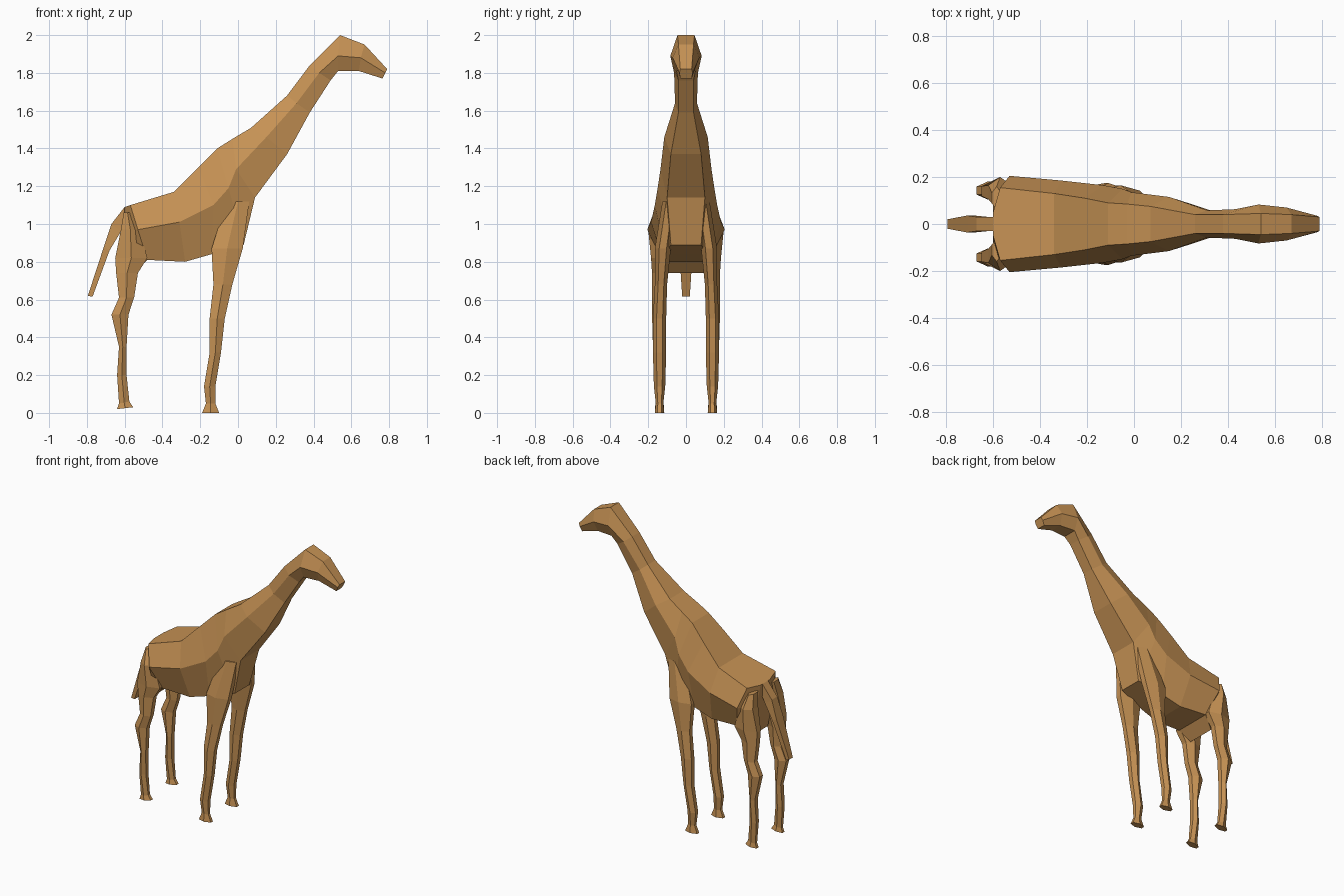
import bpy, bmesh

coat = bpy.data.materials.new("tan_coat")
coat.diffuse_color = (0.57, 0.29, 0.09, 1)


def loft(name, rings, mirror=False):
    """Skin a list of closed rings into a flat shaded, capped tube."""
    bm = bmesh.new()
    loops = [[bm.verts.new(p) for p in r] for r in rings]
    n = len(loops[0])
    for a, b in zip(loops, loops[1:]):
        for i in range(n):
            j = (i + 1) % n
            bm.faces.new((a[i], a[j], b[j], b[i]))
    bm.faces.new(loops[0])
    bm.faces.new(loops[-1])
    bmesh.ops.recalc_face_normals(bm, faces=bm.faces)
    me = bpy.data.meshes.new(name)
    bm.to_mesh(me)
    bm.free()
    me.materials.append(coat)
    ob = bpy.data.objects.new(name, me)
    bpy.context.collection.objects.link(ob)
    if mirror:
        m = ob.modifiers.new("mirror", 'MIRROR')
        m.use_axis = (False, True, False)
    return ob


def body_ring(top, mid, bot):
    """Six-sided ring from (x, z, half width) of the back, flank and belly lines."""
    side = [(x, w, z) for x, z, w in (top, mid, bot)]
    return side + [(x, -y, z) for x, y, z in reversed(side)]


def leg_ring(z, x0, x1, y0, y1, tilt=0.0):
    """Six-sided leg section; tilt raises the front edge."""
    xm, q = (x0 + x1) / 2, (y1 - y0) * 0.27
    return [(x0, y0 + q, z), (xm, y0, z + tilt / 2), (x1, y0 + q, z + tilt),
            (x1, y1 - q, z + tilt), (xm, y1, z + tilt / 2), (x0, y1 - q, z)]


# Body, neck and head: from the rump to the muzzle
body = [
    ((-0.60, 1.09, 0.05), (-0.60, 0.97, 0.09), (-0.55, 0.74, 0.10)),
    ((-0.57, 1.10, 0.155), (-0.53, 0.97, 0.205), (-0.48, 0.81, 0.13)),
    ((-0.34, 1.17, 0.13), (-0.31, 1.01, 0.185), (-0.28, 0.80, 0.12)),
    ((-0.21, 1.30, 0.11), (-0.13, 1.10, 0.165), (-0.14, 0.84, 0.11)),
    ((-0.11, 1.40, 0.09), (-0.05, 1.19, 0.15), (0.03, 0.89, 0.08)),
    ((-0.03, 1.45, 0.085), (-0.01, 1.29, 0.135), (0.09, 1.14, 0.10)),
    ((0.07, 1.51, 0.075), (0.15, 1.46, 0.115), (0.26, 1.37, 0.08)),
    ((0.26, 1.68, 0.04), (0.31, 1.64, 0.058), (0.38, 1.59, 0.04)),
    ((0.38, 1.84, 0.04), (0.43, 1.80, 0.063), (0.49, 1.76, 0.04)),
    ((0.54, 2.00, 0.045), (0.53, 1.89, 0.083), (0.53, 1.81, 0.05)),
    ((0.67, 1.95, 0.04), (0.65, 1.88, 0.07), (0.64, 1.81, 0.04)),
    ((0.79, 1.82, 0.03), (0.78, 1.80, 0.035), (0.765, 1.77, 0.03)),
]
loft("body_neck_head", [body_ring(*r) for r in body])

# Front legs: shoulder to hoof
front = [
    (1.12, -0.06, 0.06, 0.05, 0.125),
    (0.87, -0.14, 0.025, 0.08, 0.165),
    (0.68, -0.13, -0.03, 0.10, 0.165),
    (0.50, -0.15, -0.07, 0.105, 0.175),
    (0.32, -0.15, -0.09, 0.105, 0.175),
    (0.14, -0.18, -0.12, 0.11, 0.17),
    (0.05, -0.17, -0.12, 0.12, 0.16),
    (0.00, -0.19, -0.10, 0.115, 0.165),
]
loft("front_legs", [leg_ring(*r) for r in front], True)

# Hind legs: haunch to hoof
hind = [
    (1.06, -0.605, -0.565, 0.06, 0.16),
    (0.97, -0.62, -0.52, 0.07, 0.20),
    (0.82, -0.65, -0.48, 0.095, 0.185),
    (0.74, -0.645, -0.53, 0.10, 0.18),
    (0.61, -0.63, -0.55, 0.105, 0.18),
    (0.52, -0.67, -0.58, 0.105, 0.18),
    (0.35, -0.63, -0.59, 0.105, 0.175),
    (0.20, -0.64, -0.59, 0.11, 0.17),
    (0.05, -0.63, -0.575, 0.12, 0.16, 0.01),
    (0.02, -0.64, -0.555, 0.115, 0.165, 0.01),
]
loft("hind_legs", [leg_ring(*r) for r in hind], True)

# Tail: upper and lower edge points with half width
tail = [
    (-0.60, 1.09, -0.57, 1.06, 0.03),
    (-0.67, 1.00, -0.62, 0.96, 0.03),
    (-0.71, 0.88, -0.68, 0.86, 0.036),
    (-0.795, 0.62, -0.77, 0.615, 0.02),
]
loft("tail", [[(xa, w, za), (xb, w, zb), (xb, -w, zb), (xa, -w, za)]
              for xa, za, xb, zb, w in tail])
